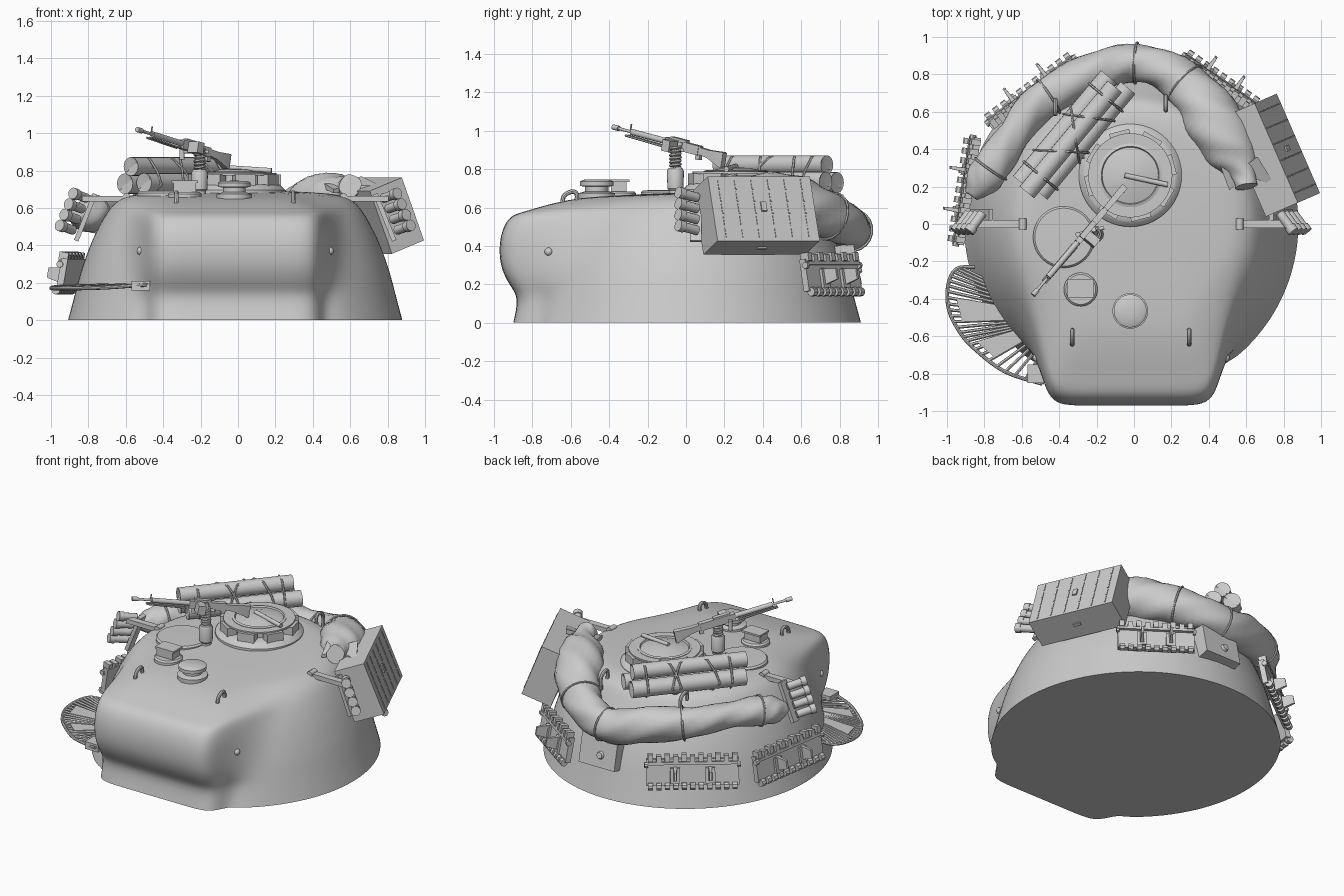
import bpy, bmesh
from math import sin, cos, pi, radians
from mathutils import Vector as V, Matrix as M

if "Cube" in bpy.data.objects:
    bpy.data.objects.remove(bpy.data.objects["Cube"])

CX = -0.015


def finish(name, bm, angle=35, subsurf=0):
    bmesh.ops.recalc_face_normals(bm, faces=bm.faces)
    me = bpy.data.meshes.new(name)
    bm.to_mesh(me)
    bm.free()
    ob = bpy.data.objects.new(name, me)
    bpy.context.collection.objects.link(ob)
    bpy.ops.object.select_all(action='DESELECT')
    ob.select_set(True)
    bpy.context.view_layer.objects.active = ob
    bpy.ops.object.shade_smooth_by_angle(angle=radians(angle))
    if subsurf:
        mod = ob.modifiers.new("smooth", 'SUBSURF')
        mod.levels = mod.render_levels = subsurf
    return ob


def skin(bm, rings, closed=False, caps=True):
    vs = [[bm.verts.new(p) for p in r] for r in rings]
    n = len(vs[0])
    for a, b in zip(vs, vs[1:] + ([vs[0]] if closed else [])):
        for i in range(n):
            bm.faces.new((a[i], a[(i + 1) % n], b[(i + 1) % n], b[i]))
    if caps and not closed:
        bm.faces.new(vs[0])
        bm.faces.new(vs[-1])
    return vs


def box(bm, c, s, m=M()):
    bmesh.ops.create_cube(bm, size=1, matrix=m @ M.Translation(c) @ M.Diagonal((*s, 1)))


def lathe(bm, prof, x, y, seg=40):
    skin(bm, [[(x + r * cos(2 * pi * i / seg), y + r * sin(2 * pi * i / seg), z)
               for i in range(seg)] for r, z in prof])


def sweep(bm, pts, rad, seg=10, closed=False, lump=0.0):
    pts = [V(p) for p in pts]
    n, rings, nor = len(pts), [], None
    for i, p in enumerate(pts):
        a, b = (pts[i - 1], pts[(i + 1) % n]) if closed else (pts[max(i - 1, 0)], pts[min(i + 1, n - 1)])
        t = (b - a).normalized()
        if nor is None:
            nor = t.orthogonal()
        nor = (nor - t * nor.dot(t)).normalized()
        bi = t.cross(nor)
        r = rad[i] if isinstance(rad, list) else rad
        ring = []
        for k in range(seg):
            q = 2 * pi * k / seg
            rr = r * (1 + lump * sin(3 * q + i * 0.45) * sin(i * 0.6 + q))
            ring.append(p + (nor * cos(q) + bi * sin(q)) * rr)
        rings.append(ring)
    skin(bm, rings, closed)


def rod(bm, a, b, r, seg=12, r2=None):
    sweep(bm, [a, b], [r, r if r2 is None else r2], seg)


def spline(pts, n):
    p = [V(q) for q in [pts[0]] + list(pts) + [pts[-1]]]
    out = []
    for i in range(1, len(p) - 2):
        for k in range(n):
            t = k / n
            out.append(0.5 * (2 * p[i] + (p[i + 1] - p[i - 1]) * t
                              + (2 * p[i - 1] - 5 * p[i] + 4 * p[i + 1] - p[i + 2]) * t * t
                              + (3 * p[i] - p[i - 1] - 3 * p[i + 1] + p[i + 2]) * t ** 3))
    return out + [p[-1]]


def frame(pos, az, tilt):  # local x along the wall, y up the wall, z outward
    a, t = radians(az), radians(tilt)
    n, u = V((cos(a) * cos(t), sin(a) * cos(t), sin(t))), V((-sin(a), cos(a), 0))
    return M.Translation(pos) @ M((u, n.cross(u), n)).transposed().to_4x4()


# cast turret shell: z, rear radius, arc end angle, front y, front half width
levels = [(0, .90, -50, -.90, .42), (.13, .865, -48, -.87, .42), (.19, .85, -47, -.915, .42),
          (.28, .825, -45, -.965, .42), (.39, .785, -42, -.975, .42), (.48, .745, -40, -.96, .42),
          (.56, .70, -36, -.92, .41), (.615, .66, -31, -.83, .40), (.645, .62, -25, -.72, .36),
          (.668, .56, -20, -.59, .31), (.675, .48, -20, -.5, .26), (.68, .25, -20, -.25, .13)]
bm = bmesh.new()
rings = []
for z, R, a, F, W in levels:
    half = [(R * cos(radians(90 + (a - 90) * k / 12)), 1.02 * R * sin(radians(90 + (a - 90) * k / 12)))
            for k in range(1, 13)]
    P, C = half[-1], (W + .05, F + (.13 if R > .5 else .06))
    half += [((P[0] + C[0]) / 2 - .01, (P[1] + C[1]) / 2), C, (W + .015, F + .04), (W - .05, F), (W / 2, F)]
    full = [(0, 1.02 * R)] + half + [(0, F)] + [(-x, y) for x, y in reversed(half)]
    rings.append([(CX + x, y, z + (.04 * y if z > .6 else 0)) for x, y in full])
vs = skin(bm, rings)
layer = bm.edges.layers.float.new('crease_edge')
for e in bm.edges:
    if all(v.co.z < .001 for v in e.verts):
        e[layer] = 1
finish("turret_shell", bm, 70, 2)

# commander cupola with vision blocks and domed hatch
bm = bmesh.new()
cx, cy = -.02, .26
lathe(bm, [(.275, .65), (.275, .695), (.255, .715), (.24, .725), (.17, .725), (.17, .79),
           (.155, .795), (.15, .785), (.14, .787), (.08, .805), (.01, .81)], cx, cy, 48)
for k in range(8):
    box(bm, (.21, 0, .748), (.065, .11, .06), M.Translation((cx, cy, 0)) @ M.Rotation(2 * pi * k / 8 + .25, 4, 'Z'))
skin(bm, [[(cx + r * cos(2 * pi * i / 48), cy + r * sin(2 * pi * i / 48), z) for i in range(48)]
          for r, z in [(.168, .775), (.225, .775), (.225, .787), (.168, .787)]], closed=True)
rod(bm, (cx - .03, cy, .815), (cx + .2, cy - .05, .80), .014)
finish("cupola", bm)

# roof hatch, periscope and ventilator
bm = bmesh.new()
lathe(bm, [(.165, .64), (.165, .68), (.155, .69), (.01, .692)], -.375, -.07)
finish("loader_hatch", bm)
bm = bmesh.new()
lathe(bm, [(.09, .64), (.09, .675), (.08, .685), (.01, .685)], -.285, -.35)
box(bm, (-.285, -.35, .705), (.12, .08, .06))
box(bm, (-.285, -.345, .74), (.14, .10, .012))
finish("periscope", bm)
bm = bmesh.new()
lathe(bm, [(.095, .63), (.095, .675), (.06, .685), (.06, .71), (.088, .712), (.088, .735), (.07, .745), (.01, .746)],
      -.02, -.465)
finish("ventilator", bm)

# lifting hooks and cheek bosses
bm = bmesh.new()
for x, y, s in [(-.33, -.6, -1), (.295, -.6, -1), (.17, .64, 1), (-.42, .62, 1)]:
    z = .64 + .03 * y
    sweep(bm, spline([(x, y + .04 * s, z - .05), (x, y + .04 * s, z + .03), (x, y, z + .06),
                      (x, y - .03 * s, z + .05), (x, y - .03 * s, z)], 4), .012, 8)
for s in (-1, 1):
    bmesh.ops.create_uvsphere(bm, u_segments=12, v_segments=8, radius=.022,
                              matrix=M.Translation((CX + s * .505, -.715, .37)))
finish("lifting_hooks_and_bosses", bm)

# machine gun, local x runs from muzzle to butt
muz, butt = V((-.54, -.38, 1.02)), V((-.05, .2, .865))
g = (butt - muz).normalized()
side = V((0, 0, 1)).cross(g).normalized()
G = M.Translation(muz) @ M((g, side, g.cross(side))).transposed().to_4x4()
bm = bmesh.new()
for a, b, r in [(0, .04, .014), (.04, .2, .008), (.13, .4, .016)]:
    rod(bm, G @ V((a, 0, 0)), G @ V((b, 0, 0)), r)
box(bm, (.49, 0, -.003), (.23, .034, .05), G)
box(bm, (.46, 0, .026), (.11, .03, .014), G)
box(bm, (.12, 0, .02), (.006, .006, .04), G)
box(bm, (.44, -.05, -.01), (.05, .07, .06), G)
box(bm, (.60, 0, -.05), (.028, .022, .075), G @ M.Rotation(-.06, 4, 'Y'))
for s in (-1, 1):
    rod(bm, G @ V((.1, s * .01, -.025)), G @ V((.36, s * .014, -.028)), .006, 6)
skin(bm, [[G @ V((x, y * w, z)) for y, z in ((-1, lo), (1, lo), (1, hi), (-1, hi))]
          for x, w, lo, hi in [(.6, .014, -.02, .016), (.67, .016, -.028, .014), (.765, .018, -.06, .022),
                               (.775, .016, -.055, .02)]])
finish("machine_gun", bm)
bm = bmesh.new()
lathe(bm, [(.034, .66), (.034, .69), (.042, .70), (.044, .79), (.036, .805), (.01, .805)], -.205, -.055, 20)
sweep(bm, [(-.205 + .026 * cos(t * .6), -.055 + .026 * sin(t * .6), .805 + .0017 * t) for t in range(66)], .008, 6)
rod(bm, (-.205, -.055, .8), (-.215, -.03, .94), .013)
rod(bm, (-.3, -.055, .9), (-.16, -.02, .9), .01)
rod(bm, (-.3, -.055, .86), (-.3, -.055, .93), .014)
finish("gun_mount", bm)

# bundle of three rolled sheets tied with rope
A, B = V((-.56, .185, 0)), V((-.09, .75, 0))
d = (B - A).normalized()
n = V((d.y, -d.x, 0))
bm = bmesh.new()
for off, z, r, sh in [(-.058, .73, .055, 0), (.058, .735, .052, .02), (0, .822, .05, -.02)]:
    a, b = A + n * off + d * sh + V((0, 0, z)), B + n * off + d * sh + V((0, 0, z))
    pts = [a + d * .02, a, b, b - d * .02]
    sweep(bm, pts, [r * .75, r, r, r * .75], 20)
finish("sheet_rolls", bm)
bm = bmesh.new()
for t, slant in [(.13, 0), (.36, .06), (.52, -.07), (.68, .05), (.87, 0)]:
    c = A.lerp(B, t) + V((0, 0, .758))
    loop = [(-.117, -.03), (-.09, .035), (-.035, .105), (.035, .105), (.09, .035), (.117, -.03), (.07, -.085),
            (-.07, -.085)]
    sweep(bm, [c + n * u + d * slant * u / .08 + V((0, 0, w)) for u, w in loop], .007, 6, True)
rod(bm, (-.58, .33, .73), (-.2, .36, .70), .005, 6)
finish("ropes", bm)

# big canvas roll sagging round the rear, with straps
path = spline([(-.87, .15, .56, .035), (-.82, .22, .56, .085), (-.75, .32, .57, .095), (-.64, .48, .57, .085),
               (-.5, .65, .55, .1), (-.25, .79, .52, .115), (-.03, .86, .48, .105), (.17, .82, .52, .11),
               (.33, .69, .58, .13), (.43, .54, .63, .15), (.53, .38, .66, .13), (.585, .27, .70, .07),
               (.53, .18, .73, .012)][:12] + [(.6, .2, .72, .06)], 5)
bm = bmesh.new()
sweep(bm, [p[:3] for p in path], [p[3] for p in path], 28, lump=.09)
skin(bm, [[(.66, .36, .77), (.76, .2, .72), (.76, .2, .70), (.66, .36, .74)],
          [(.58, .3, .74), (.60, .26, .72), (.60, .26, .69), (.58, .3, .70)],
          [(.42, .42, .76), (.51, .18, .70), (.51, .18, .68), (.42, .42, .72)]])
finish("canvas_roll", bm, 60)
bm = bmesh.new()
for i in (9, 21, 31, 38):
    c, t = V(path[i][:3]), (V(path[i + 1][:3]) - V(path[i - 1][:3])).normalized()
    u = t.orthogonal().normalized()
    sweep(bm, [c + (u * cos(k * pi / 10) + t.cross(u) * sin(k * pi / 10)) * (path[i][3] * 1.04) for k in range(20)],
          .007, 6, True)
finish("canvas_straps", bm)

# stowage bin on the right side with ribs and latch
bm = bmesh.new()
m = frame((.734, .368, .559), 23.5, 21)
box(bm, (0, 0, 0), (.58, .36, .2), m)
for k in range(6):
    for j in range(5):
        box(bm, (-.235 + .094 * k, -.135 + .0675 * j, .101), (.008, .055, .006), m)
box(bm, (0, .01, .103), (.03, .05, .012), m)
box(bm, (0, -.182, 0), (.05, .01, .02), m)
finish("stowage_bin", bm)


# spare track runs and rear plate
def track(name, pos, az, length):
    bm = bmesh.new()
    m = frame(pos, az, 10)
    box(bm, (0, 0, -.02), (length, .17, .035), m)
    box(bm, (0, .06, .005), (length * .96, .018, .02), m)
    num = round(length / .055)
    w = length / num
    for k in range(num):
        x = -length / 2 + w * (k + .5)
        box(bm, (x, .085 if k % 2 else .095, -.01), (w * .6, .045, .05), m)
        rod(bm, m @ V((x - w * .3, -.09, 0)), m @ V((x + w * .3, -.09, 0)), .024, 8)
    for s in (-1, 1):
        skin(bm, [[m @ V((s * length * .19 + x * q, -.01 + y * q, z)) for x, y in
                   ((-.012, -.045), (.012, -.045), (.012, .045), (-.012, .045))] for q, z in ((1, 0), (.6, .085))])
        box(bm, (s * length * .19, -.02, .003), (.06, .1, .02), m)
        rod(bm, m @ V((s * length * .48, .05, 0)), m @ V((s * length * .52, .05, 0)), .018, 8)
    finish(name, bm)


track("track_left", (-.915, .18, .25), 171, .58)
track("track_rear_left", (-.555, .72, .25), 127, .58)
track("track_rear_right", (.465, .77, .25), 55, .48)
bm = bmesh.new()
m = frame((.04, .845, .30), 90, 12)
box(bm, (0, 0, 0), (.27, .22, .1), m)
rod(bm, m @ V((.02, -.03, .04)), m @ V((.02, -.03, .065)), .03, 16, .02)
finish("rear_plate", bm)

# smoke launchers on both sides
for s, name in ((1, "right"), (-1, "left")):
    bm = bmesh.new()
    for i in range(4):
        c = V((CX + s * (.83 + .024 * i), .01, .665 - .057 * i))
        t = V((s * .55, -.75, .2)).normalized()
        rod(bm, c - t * .06, c + t * .035, .025, 14)
        rod(bm, c + t * .03, c + t * .065, .031, 14)
    m = frame((CX + s * .80, .05, .55), 0 if s > 0 else 180, 22)
    box(bm, (0, 0, 0), (.06, .27, .025), m)
    box(bm, (CX + s * .69, .0, .65), (.26, .045, .03))
    rod(bm, (CX + s * .58, -.03, .66), (CX + s * .58, .03, .66), .02)
    finish("smoke_launcher_" + name, bm)

# slatted fan grille on the front left
rim = spline([(-.85, -.23, .18), (-.95, -.24, .18), (-.995, -.33, .175), (-.99, -.46, .17), (-.93, -.58, .17),
              (-.85, -.67, .17), (-.69, -.79, .175), (-.49, -.855, .19)], 4)
bm = bmesh.new()
sweep(bm, rim, .01, 8)
hub = V((-.38, -.5, .20))
for i, p in enumerate(rim[3:]):
    rod(bm, p, p.lerp(hub, .5), .009, 6)
for i, j in ((10, 14), (19, 22)):
    q = [rim[i].lerp(hub, .08), rim[j].lerp(hub, .08), rim[j].lerp(hub, .6), rim[i].lerp(hub, .6)]
    skin(bm, [[p + V((0, 0, h)) for p in q] for h in (-.008, .012)])
box(bm, (-.52, -.80, .185), (.1, .1, .05))
finish("fan_grille", bm)
